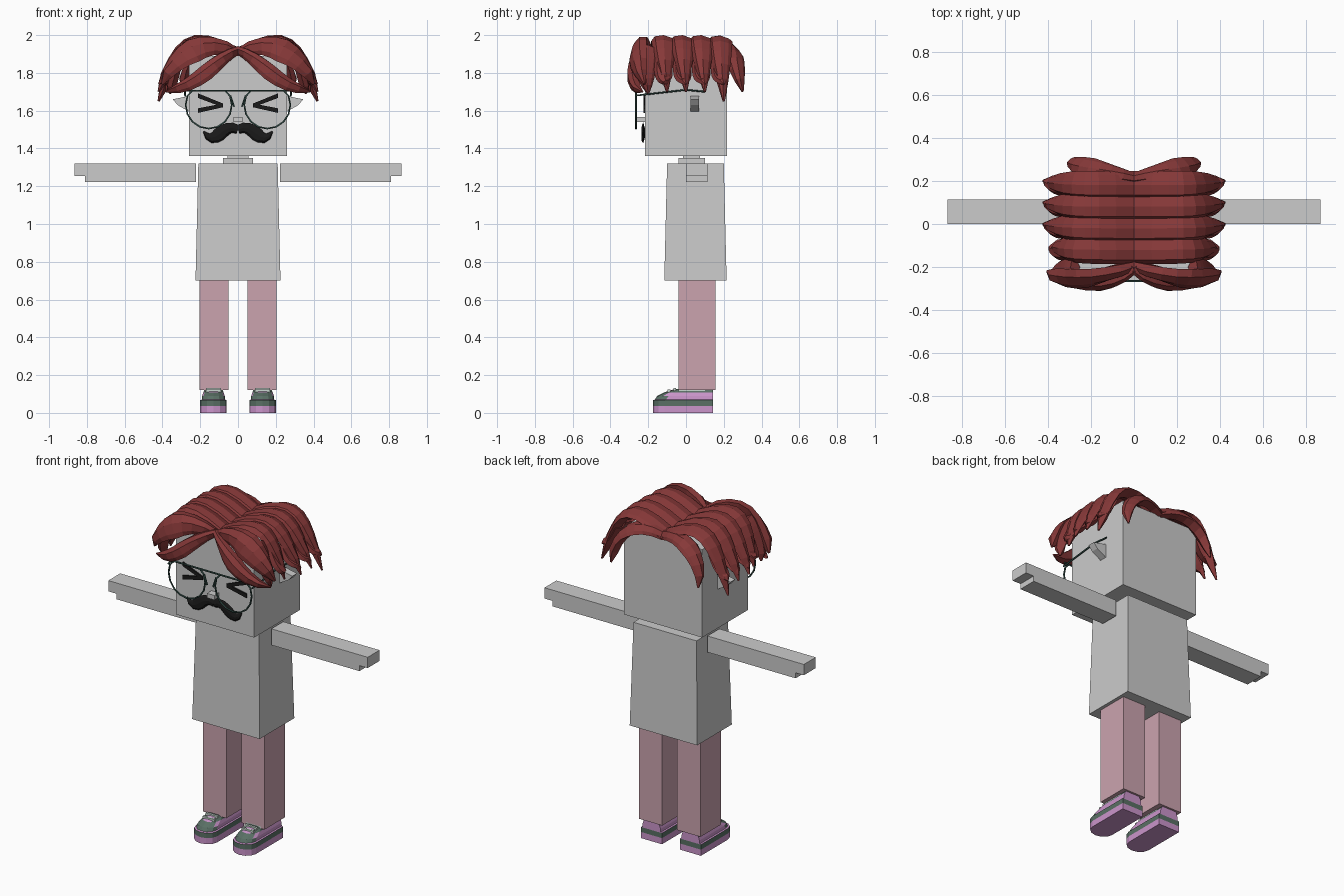
import bpy, bmesh
from math import sin, cos, pi
from mathutils import Vector
from mathutils.geometry import interpolate_bezier

cube = bpy.data.objects.get("Cube")
if cube:
    bpy.data.objects.remove(cube, do_unlink=True)


def material(name, red, green, blue):
    colour = (red, green, blue, 1)
    mat = bpy.data.materials.new(name)
    mat.use_nodes = True
    mat.diffuse_color = colour
    mat.node_tree.nodes["Principled BSDF"].inputs["Base Color"].default_value = colour
    return mat


GREY = material("body grey", .6, .6, .6)
ROSE = material("trouser rose", .6, .37, .43)
RED = material("hair red", .24, .04, .04)
BLACK = material("black", .01, .01, .01)
PINK = material("shoe pink", .6, .3, .6)
GREEN = material("shoe green", .1, .16, .13)
PALE = material("lace pale", .6, .7, .65)
FRAME = material("spectacle green", .03, .07, .06)


def link(name, data, materials, mirror):
    obj = bpy.data.objects.new(name, data)
    bpy.context.collection.objects.link(obj)
    for mat in materials:
        data.materials.append(mat)
    if mirror:
        obj.modifiers.new("Mirror", "MIRROR").use_mirror_merge = False


def loft(name, rings, materials, mirror=False, rule=None):
    """Skin a list of equal rings and cap both ends."""
    bm = bmesh.new()
    loops = [[bm.verts.new(point) for point in ring] for ring in rings]
    for lower, upper in zip(loops, loops[1:]):
        for i in range(len(lower)):
            bm.faces.new((lower[i - 1], lower[i], upper[i], upper[i - 1]))
    bm.faces.new(loops[0])
    bm.faces.new(loops[-1])
    bmesh.ops.recalc_face_normals(bm, faces=bm.faces)
    if rule:
        for face in bm.faces:
            face.material_index = rule(face.calc_center_median())
    mesh = bpy.data.meshes.new(name)
    bm.to_mesh(mesh)
    bm.free()
    link(name, mesh, materials, mirror)


def box(name, left, right, front, back, bottom, top, mat, mirror=False, flare=0):
    """Block whose foot may flare outwards."""
    rings = []
    for z, grow in ((bottom, flare), (top, 0)):
        x0, x1, y0, y1 = left - grow, right + grow, front - grow, back + grow
        rings.append([(x0, y0, z), (x1, y0, z), (x1, y1, z), (x0, y1, z)])
    loft(name, rings, [mat], mirror)


def plate(name, profile, front, back, mat):
    """Front-facing profile given depth along y, on both sides."""
    loft(name, [[(x, y, z) for x, z in profile] for y in (front, back)], [mat], True)


def wire(name, points, cyclic=False):
    curve = bpy.data.curves.new(name, "CURVE")
    curve.dimensions = "3D"
    curve.bevel_depth = .005
    curve.bevel_resolution = 1
    spline = curve.splines.new("POLY")
    spline.points.add(len(points) - 1)
    for knot, point in zip(spline.points, points):
        knot.co = (*point, 1)
    spline.use_cyclic_u = cyclic
    link(name, curve, [FRAME], True)


# Body
box("head", -.26, .26, -.217, .217, 1.36, 1.89, GREY)
box("neck_base", -.08, .08, -.04, .1, 1.31, 1.35, GREY)
box("neck", -.055, .055, -.015, .075, 1.34, 1.37, GREY)
box("torso", -.21, .21, -.1, .2, .7, 1.32, GREY, flare=.015)
arm_inner, wrist, arm_outer = .222, .81, .865
arm_bottom, hand_bottom, arm_top = 1.222, 1.255, 1.32
plate("arms", [(arm_inner, arm_bottom), (wrist, arm_bottom), (wrist, hand_bottom),
               (arm_outer, hand_bottom), (arm_outer, arm_top), (arm_inner, arm_top)],
      0, .113, GREY)
box("legs", .05, .205, -.04, .155, .12, .71, ROSE, mirror=True)

# Face
plate("ears", [(.25, 1.68), (.345, 1.66), (.32, 1.63), (.25, 1.59)], .025, .07, GREY)
box("nose", -.025, .025, -.26, -.21, 1.54, 1.567, GREY)
for name, outer in (("upper_eye_lines", 1.68), ("lower_eye_lines", 1.6)):
    plate(name, [(.08, 1.618), (.08, 1.638), (.213, outer + .012), (.213, outer - .012)],
          -.225, -.216, BLACK)

# Spectacles: round lenses cut flat along the brow
brow, lens_y, hinge = 1.705, -.265, .28
angles = [2 * pi * i / 16 for i in range(16)]
wire("spectacle_rims", [(.155 + .122 * cos(a), lens_y, min(brow, 1.63 + .125 * sin(a)))
                        for a in angles], cyclic=True)
wire("spectacle_bridge", [(0, lens_y, brow), (hinge, lens_y, brow)])
wire("spectacle_nose_rests", [(.04, lens_y, 1.68), (.02, lens_y, 1.62)])
wire("spectacle_arms", [(hinge, lens_y, 1.68), (hinge, 0, 1.71), (hinge, .1, 1.7)])


# Shoes: straight heel, rounded toe
def shoe_ring(z, width, front):
    toe, heel, middle = .06, .143, .13
    ring = [(middle + width, heel, z), (middle - width, heel, z)]
    for i in range(7):
        a = pi * i / 6
        ring.append((middle - width * cos(a), front + toe - toe * sin(a), z))
    return ring


def shoe_colour(centre):
    stripe = .04 < centre.z < .068
    toe_cap = .07 < centre.z < .1 and centre.y < -.1
    side_trim = centre.z > .11 and -.07 < centre.y < .06
    return int(stripe or toe_cap or side_trim)


sole = [shoe_ring(z, .07, -.175) for z in (0, .037, .067)]
upper = [shoe_ring(.07 + .019 * k, .062 - .002 * k * k, -.165 + .012 * k * k) for k in range(4)]
loft("shoes", sole + upper, [PINK, GREEN], True, shoe_colour)
box("shoe_collars", .08, .18, -.04, .1, .1, .132, PALE, mirror=True)
for k in range(2):
    y, z = -.06 - .03 * k, .125 - .008 * k
    box(f"shoe_laces_{k + 1}", .09, .17, y - .007, y + .007, z - .02, z + .006, PALE, mirror=True)

# Faceted cross-section shared by the hair and moustache
SECTION = [(-1, 0), (-.7, .8), (0, 1), (.7, .5), (1, 0), (0, -.8)]
HEAD_CENTRE = Vector((0, 0, 1.6))


def lock(name, start, pull, bend, tip, width, thick, across, root=1, mat=RED):
    """Tapering strand along a curve, repeated on the other side of the parting."""
    count = 9
    path = interpolate_bezier(*map(Vector, (start, pull, bend, tip)), count)
    rings = []
    for i, point in enumerate(path):
        t = i / (count - 1)
        size = min(1, root + 2 * t * (1 - root)) * (1.1 - t ** 4)
        along = (path[min(i + 1, count - 1)] - path[max(i - 1, 0)]).normalized()
        side = Vector(across)
        side = (side - along * side.dot(along)).normalized()
        out = along.cross(side)
        if out.dot(point - HEAD_CENTRE) < 0:
            out.negate()
        depth = thick * min(1, 2 * size)
        rings.append([point + side * width * size * u + out * depth * v for u, v in SECTION])
    loft(name, rings, [mat], True)


SIDEWAYS, UPRIGHT = (0, 1, 0), (0, 0, 1)
lock("moustache", (0, -.226, 1.5), (.08, -.226, 1.55), (.12, -.226, 1.39), (.183, -.226, 1.49),
     .035, .01, UPRIGHT, root=.6, mat=BLACK)

# Crown hair: rows of locks draped from the parting, each with a flick at the side
for k in range(4):
    y = .1 * k - .12
    reach = .42 if k else .38
    end = 1.65 if k == 3 else 1.7
    lock(f"crown_lock_{k + 1}", (0, y, 1.9), (.28, y, 2.05), (.3, y, 1.95), (reach, y + .02, end),
         .06, .032, SIDEWAYS)
    lock(f"side_flick_{k + 1}", (.31, y, 1.87), (.34, y, 1.8), (.37, y, 1.76), (reach, y + .02, 1.74),
         .045, .025, SIDEWAYS)

# Fringe and back hair
lock("fringe_upper_lock", (0, -.19, 1.9), (.2, -.25, 2), (.3, -.28, 1.9), (.4, -.22, 1.74),
     .075, .04, (0, -.5, -.8), root=.3)
lock("fringe_lower_lock", (0, -.2, 1.92), (.12, -.3, 1.88), (.2, -.3, 1.72), (.38, -.23, 1.7),
     .047, .035, (0, -.4, -.9), root=.4)
lock("fringe_side_lock", (.27, -.2, 1.93), (.32, -.22, 1.87), (.33, -.22, 1.8), (.36, -.2, 1.69),
     .055, .03, SIDEWAYS)
lock("back_lock", (0, .21, 1.9), (.15, .25, 1.97), (.28, .25, 1.88), (.29, .3, 1.7),
     .055, .032, (0, 1, -.4), root=.5)
